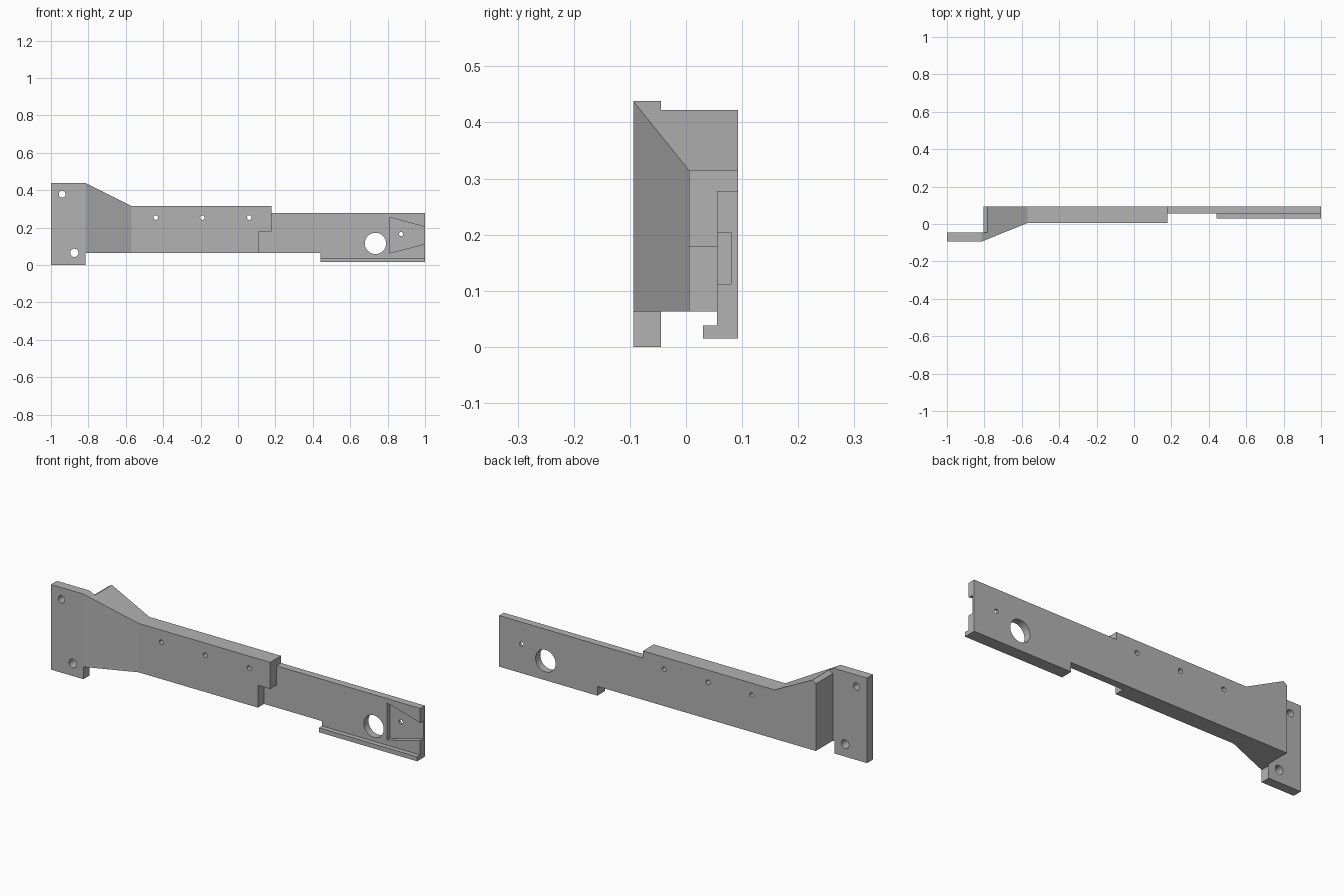
import bpy, bmesh, math
from mathutils import Vector

default = bpy.data.objects.get("Cube")
if default:
    bpy.data.objects.remove(default, do_unlink=True)

grey = bpy.data.materials.new("plain_grey")
grey.use_nodes = True
grey.diffuse_color = (0.45, 0.45, 0.45, 1)
grey.node_tree.nodes["Principled BSDF"].inputs["Base Color"].default_value = (0.45, 0.45, 0.45, 1)


def prism(name, outline, low, high, axis="y"):
    """Extrude an outline: (x, z) points along y, or (x, y) points along z."""
    bm = bmesh.new()
    place = (lambda a, b: (a, low, b)) if axis == "y" else (lambda a, b: (a, b, low))
    shift = Vector((0, high - low, 0) if axis == "y" else (0, 0, high - low))
    face = bm.faces.new([bm.verts.new(place(a, b)) for a, b in outline])
    new = bmesh.ops.extrude_face_region(bm, geom=[face])["geom"]
    bmesh.ops.translate(bm, vec=shift, verts=[v for v in new if isinstance(v, bmesh.types.BMVert)])
    bmesh.ops.recalc_face_normals(bm, faces=bm.faces)
    mesh = bpy.data.meshes.new(name)
    bm.to_mesh(mesh)
    bm.free()
    mesh.materials.append(grey)
    obj = bpy.data.objects.new(name, mesh)
    bpy.context.collection.objects.link(obj)
    return obj


def combine(target, other, operation):
    """Apply a boolean and discard the second shape."""
    mod = target.modifiers.new(operation, "BOOLEAN")
    mod.operation, mod.object, mod.solver = operation, other, "EXACT"
    bpy.context.view_layer.objects.active = target
    bpy.ops.object.modifier_apply(modifier=mod.name)
    bpy.data.objects.remove(other, do_unlink=True)


def drill(target, x, z, radius):
    steps = [math.tau * i / 32 for i in range(32)]
    circle = [(x + radius * math.cos(t), z + radius * math.sin(t)) for t in steps]
    combine(target, prism("drill", circle, -0.3, 0.3), "DIFFERENCE")


# Mounting plate, flared neck and thick arm: side profile trimmed by the plan
bracket = prism("bracket_arm", [
    (-1, 0), (-0.815, 0), (-0.815, 0.063), (0.11, 0.063), (0.11, 0.178),
    (0.18, 0.178), (0.18, 0.315), (-0.57, 0.315), (-0.815, 0.438), (-1, 0.438)], -0.2, 0.2)
plan = prism("plan", [
    (-1, -0.094), (-0.815, -0.094), (-0.57, 0.005), (0.3, 0.005),
    (0.3, 0.093), (-0.805, 0.093), (-0.805, -0.045), (-1, -0.045)], -0.1, 0.6, "z")
combine(bracket, plan, "INTERSECT")

# Small bevel on the rear top corner of the neck
bevel = prism("bevel", [(-0.765, 0.435), (-0.785, 0.422), (-0.825, 0.396), (-0.825, 0.5)], -0.045, 0.2)
combine(bracket, bevel, "DIFFERENCE")

# Thin web and the lip along its lower edge
web = prism("web", [
    (0.11, 0.063), (0.44, 0.063), (0.44, 0.015), (1, 0.015),
    (1, 0.278), (0.18, 0.278), (0.18, 0.178), (0.11, 0.178)], 0.055, 0.093)
lip = prism("lip", [(0.44, 0.015), (1, 0.015), (1, 0.038), (0.44, 0.038)], 0.03, 0.07)
combine(web, lip, "UNION")

# Tapered pocket open at the end of the web
pocket = prism("pocket", [(0.81, 0.064), (1.02, 0.117), (1.02, 0.198), (0.81, 0.255)], 0, 0.08)
combine(web, pocket, "DIFFERENCE")
combine(bracket, web, "UNION")

# Plate holes, arm holes, large web hole and pocket hole
for x, z, radius in [(-0.94, 0.378, 0.018), (-0.875, 0.065, 0.022),
                     (-0.44, 0.253, 0.012), (-0.19, 0.253, 0.012), (0.06, 0.253, 0.012),
                     (0.735, 0.115, 0.057), (0.872, 0.165, 0.011)]:
    drill(bracket, x, z, radius)

bpy.ops.object.select_all(action="DESELECT")
bracket.select_set(True)
bpy.context.view_layer.objects.active = bracket
bpy.ops.object.shade_smooth_by_angle(angle=math.radians(20))
